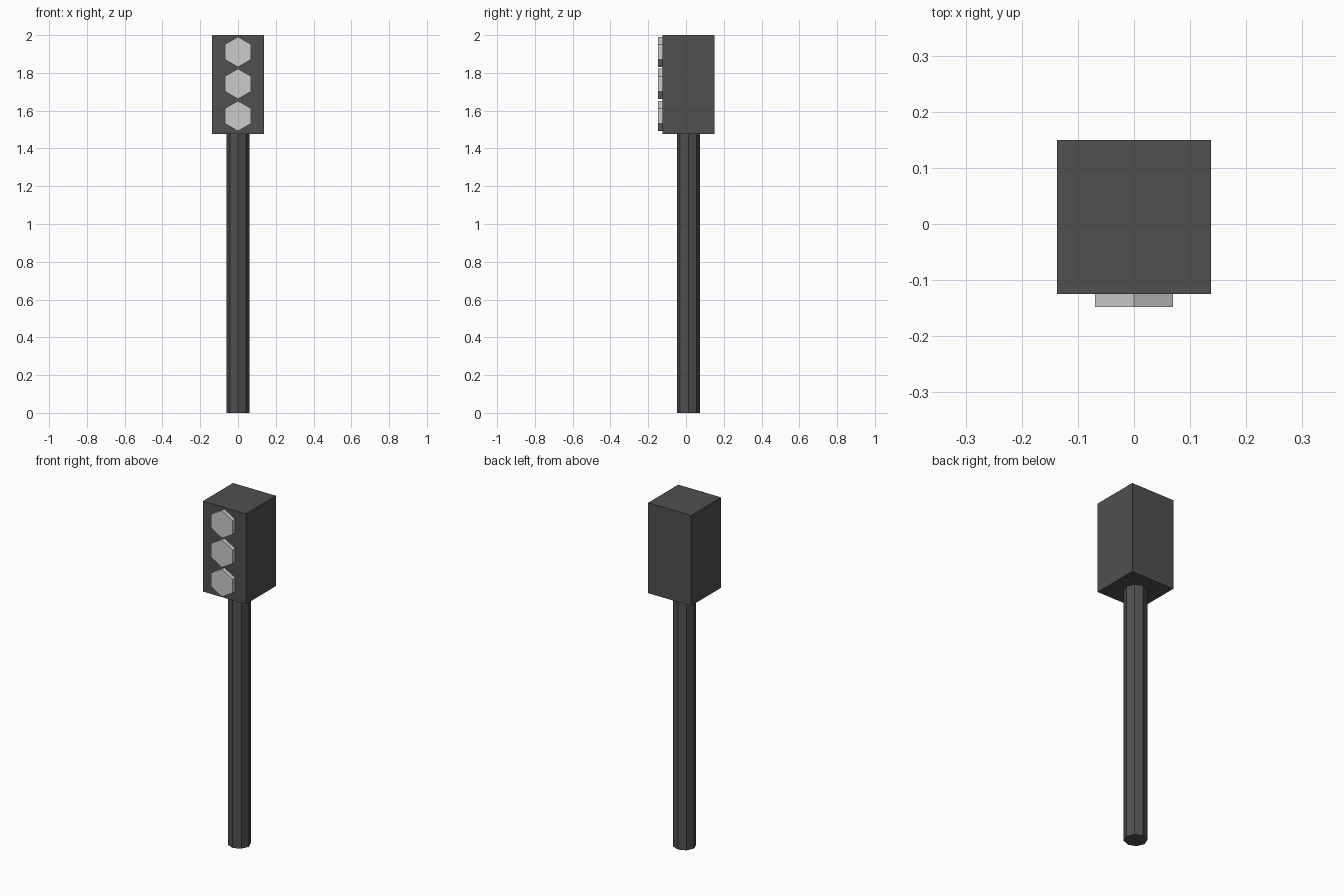
import bpy, math

if "Cube" in bpy.data.objects:
    bpy.data.objects.remove(bpy.data.objects["Cube"])

def material(name, v):
    m = bpy.data.materials.new(name)
    m.diffuse_color = (v, v, v, 1)
    m.use_nodes = True
    m.node_tree.nodes["Principled BSDF"].inputs["Base Color"].default_value = m.diffuse_color
    return m

dark = material("dark grey", 0.08)
light = material("light grey", 0.6)
CY = 0.0125  # depth centre of pole and housing

def finish(name, mat):
    ob = bpy.context.object
    ob.name = name
    ob.data.materials.append(mat)
    return ob

# Octagonal pole, one corner facing front
bpy.ops.mesh.primitive_cylinder_add(vertices=8, radius=0.061, depth=1.48,
                                    location=(0, CY, 0.74))
finish("pole", dark)

# Square signal housing
bpy.ops.mesh.primitive_cube_add(size=1, location=(0, CY, 1.7385))
finish("housing", dark).scale = (0.275, 0.275, 0.523)

# Three hexagonal lamps with points up
for i, z in enumerate((1.572, 1.742, 1.911)):
    bpy.ops.mesh.primitive_cylinder_add(vertices=6, radius=0.08, depth=0.05,
                                        location=(0, -0.1225, z),
                                        rotation=(math.pi / 2, 0, 0))
    finish(f"lamp_{i + 1}", light)
